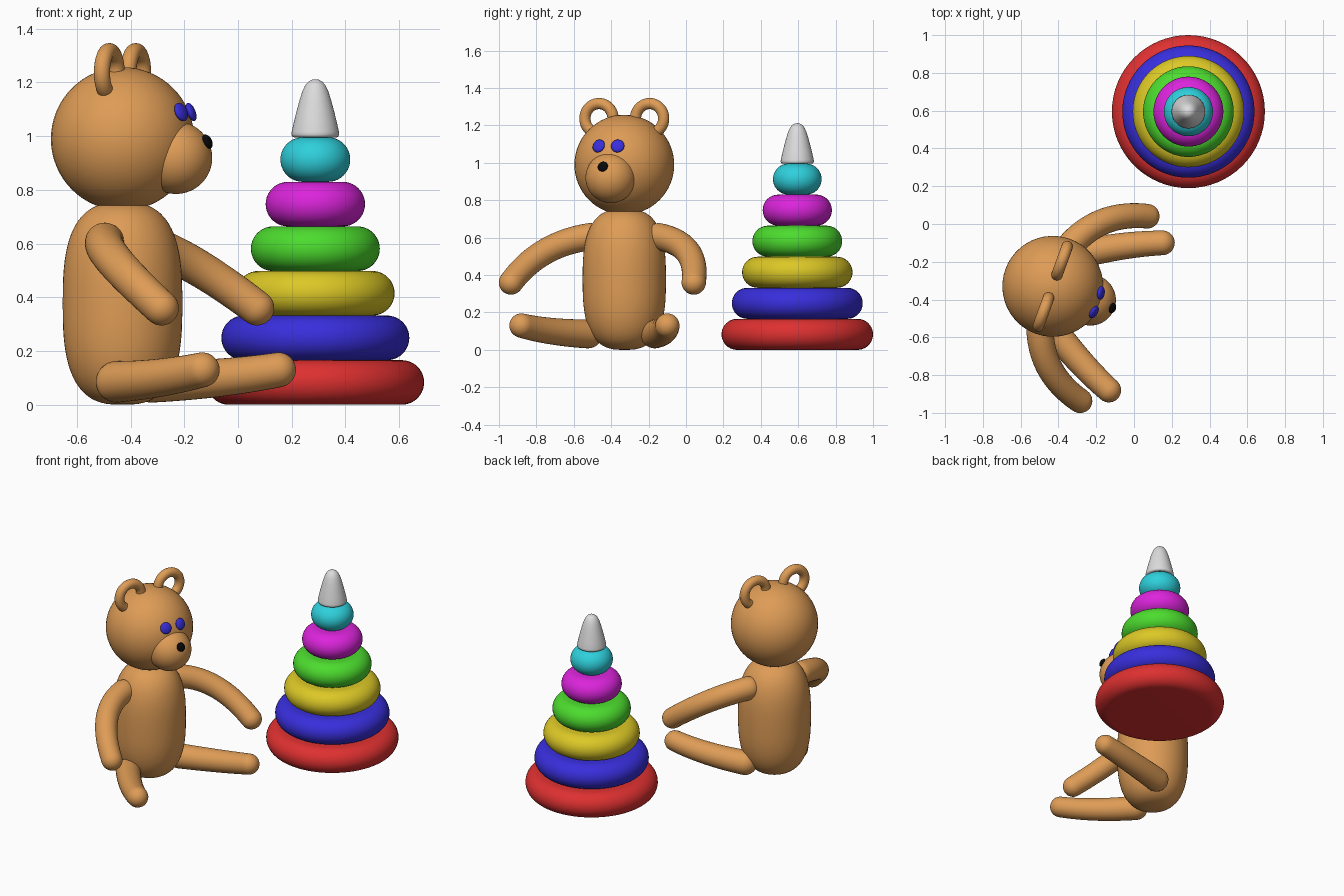
import bpy, bmesh, math
from mathutils import Matrix, Vector

if "Cube" in bpy.data.objects:
    bpy.data.objects.remove(bpy.data.objects["Cube"])


def mat(name, *rgb):
    m = bpy.data.materials.new(name)
    lin = [((c / 255 + 0.055) / 1.055) ** 2.4 if c > 10 else c / 3295 for c in rgb]
    m.diffuse_color = (*lin, 1)
    m.use_nodes = True
    m.node_tree.nodes["Principled BSDF"].inputs["Base Color"].default_value = m.diffuse_color
    return m


TAN = mat("tan fur", 222, 156, 86)
BLUE = mat("blue", 56, 46, 220)
BLACK = mat("black", 8, 8, 8)
RED = mat("red", 222, 48, 48)
YELLOW = mat("yellow", 220, 200, 38)
GREEN = mat("green", 76, 220, 46)
MAGENTA = mat("magenta", 220, 36, 220)
CYAN = mat("cyan", 46, 208, 220)
GREY = mat("light grey", 220, 220, 220)

# Toy frame: local x forward, local y to its left
TOY = Matrix.Translation((-0.43, -0.33, 0)) @ Matrix.Rotation(math.radians(-20), 4, 'Z')


def finish(name, bm, material, matrix):
    bmesh.ops.remove_doubles(bm, verts=bm.verts, dist=1e-5)
    bmesh.ops.recalc_face_normals(bm, faces=bm.faces)
    bm.transform(matrix)
    for f in bm.faces:
        f.smooth = True
    me = bpy.data.meshes.new(name)
    bm.to_mesh(me)
    bm.free()
    me.materials.append(material)
    ob = bpy.data.objects.new(name, me)
    bpy.context.collection.objects.link(ob)
    return ob


def loft(name, rings, material, matrix=Matrix(), seg=48, closed=False):
    """Skin circular rings given as (centre, radius, axis)."""
    bm = bmesh.new()
    loops = []
    for c, r, axis in rings:
        u = axis.cross(Vector((0, 0, 1)))
        u = u.normalized() if u.length > 1e-4 else Vector((1, 0, 0))
        v = axis.normalized().cross(u)
        loops.append([bm.verts.new(c + r * (u * math.cos(a) + v * math.sin(a)))
                      for a in (2 * math.pi * i / seg for i in range(seg))])
    pairs = list(zip(loops, loops[1:])) + ([(loops[-1], loops[0])] if closed else [])
    for a, b in pairs:
        for i in range(seg):
            j = (i + 1) % seg
            bm.faces.new((a[i], a[j], b[j], b[i]))
    return finish(name, bm, material, matrix)


def lathe(name, profile, material, matrix=Matrix()):
    up = Vector((0, 0, 1))
    return loft(name, [(Vector((0, 0, z)), r, up) for r, z in profile], material, matrix, 64)


def ball(name, centre, radii, material, normal=None):
    """Ellipsoid whose local z points along normal."""
    bm = bmesh.new()
    bmesh.ops.create_uvsphere(bm, u_segments=48, v_segments=32, radius=1)
    rot = Vector(normal or (0, 0, 1)).to_track_quat('Z', 'Y').to_matrix().to_4x4()
    m = TOY @ Matrix.Translation(centre) @ rot @ Matrix.Diagonal((*radii, 1))
    return finish(name, bm, material, m)


def limb(name, a, m, b, r0, r1):
    """Tapered tube through three points with round ends."""
    a, m, b = Vector(a), Vector(m), Vector(b)
    ctrl = 2 * m - (a + b) / 2
    t0, t1 = (ctrl - a).normalized(), (b - ctrl).normalized()
    quarter = [math.pi / 2 * i / 8 for i in range(9)]
    rings = [(a - t0 * r0 * math.cos(q), r0 * math.sin(q), t0) for q in quarter]
    for i in range(1, 24):
        t = i / 24
        p = a * (1 - t) ** 2 + ctrl * 2 * t * (1 - t) + b * t * t
        d = (ctrl - a) * (1 - t) + (b - ctrl) * t
        rings.append((p, r0 + (r1 - r0) * t, d))
    rings += [(b + t1 * r1 * math.sin(q), r1 * math.cos(q), t1) for q in quarter]
    return loft(name, rings, TAN, TOY, 32)


# Body: barrel with squarish rounded ends
body = []
for i in range(41):
    a = -math.pi / 2 + math.pi * i / 40
    s, c = math.sin(a), max(math.cos(a), 0)
    e = 2 / 2.8
    body.append((0.223 * c ** e, 0.377 + 0.377 * math.copysign(abs(s) ** e, s)))
lathe("body", body, TAN, TOY)

# Head, snout and nose
ball("head", (0, 0, 0.99), (0.267,) * 3, TAN)
ball("snout", (0.212, 0, 0.92), (0.135,) * 3, TAN)
ball("nose", (0.336, 0, 0.98), (0.028, 0.028, 0.016), BLACK, (0.124, 0, 0.06))

# Paired parts
for side, s in (("left", 1), ("right", -1)):
    ball(side + "_eye", (0.252, 0.054 * s, 1.09), (0.036, 0.036, 0.016), BLUE,
         (0.25, 0.054 * s, 0.10))
    ear = []
    for i in range(48):
        a = 2 * math.pi * i / 48
        ear.append((Vector((0, s * 0.144 + 0.08 * math.cos(a), 1.237 + 0.08 * math.sin(a))),
                    0.03, Vector((0, -math.sin(a), math.cos(a)))))
    # Ring frames flip where the tangent is vertical, so build the ear lying flat
    bm = bmesh.new()
    grid = [[bm.verts.new((0.03 * math.sin(b),
                           s * 0.144 + (0.08 + 0.03 * math.cos(b)) * math.cos(a),
                           1.237 + (0.08 + 0.03 * math.cos(b)) * math.sin(a)))
             for b in (2 * math.pi * j / 20 for j in range(20))]
            for a in (2 * math.pi * i / 48 for i in range(48))]
    for i in range(48):
        for j in range(20):
            k, n = (i + 1) % 48, (j + 1) % 20
            bm.faces.new((grid[i][j], grid[k][j], grid[k][n], grid[i][n]))
    finish(side + "_ear", bm, TAN, TOY)
    limb(side + "_arm", (0, 0.195 * s, 0.605), (0.125, 0.405 * s, 0.525),
         (0.343, 0.52 * s, 0.36), 0.073, 0.065)
    limb(side + "_leg", (0.045, 0.19 * s, 0.085), (0.26, 0.318 * s, 0.1),
         (0.467, 0.415 * s, 0.13), 0.077, 0.065)

# Stacking tower: six rounded discs
TOWER = Matrix.Translation((0.288, 0.595, 0))
H = 0.166
for k, (label, m) in enumerate((("red", RED), ("blue", BLUE), ("yellow", YELLOW),
                                ("green", GREEN), ("magenta", MAGENTA), ("cyan", CYAN))):
    r, h = 0.405 - 0.055 * k, H / 2
    arc = [-math.pi / 2 + math.pi * i / 20 for i in range(21)]
    prof = [(0, 0)] + [(r - h + h * math.cos(a), h + h * math.sin(a)) for a in arc] + [(0, H)]
    lathe(label + "_ring", prof, m, TOWER @ Matrix.Translation((0, 0, H * k)))

# Rounded cone on top
cone = [(0, 0.996), (0.08, 0.996), (0.086, 0.999), (0.089, 1.006), (0.088, 1.016), (0.08, 1.052),
        (0.07, 1.093), (0.058, 1.137), (0.048, 1.168), (0.038, 1.189), (0.027, 1.202),
        (0.014, 1.21), (0, 1.212)]
lathe("top_cone", cone, GREY, TOWER)
